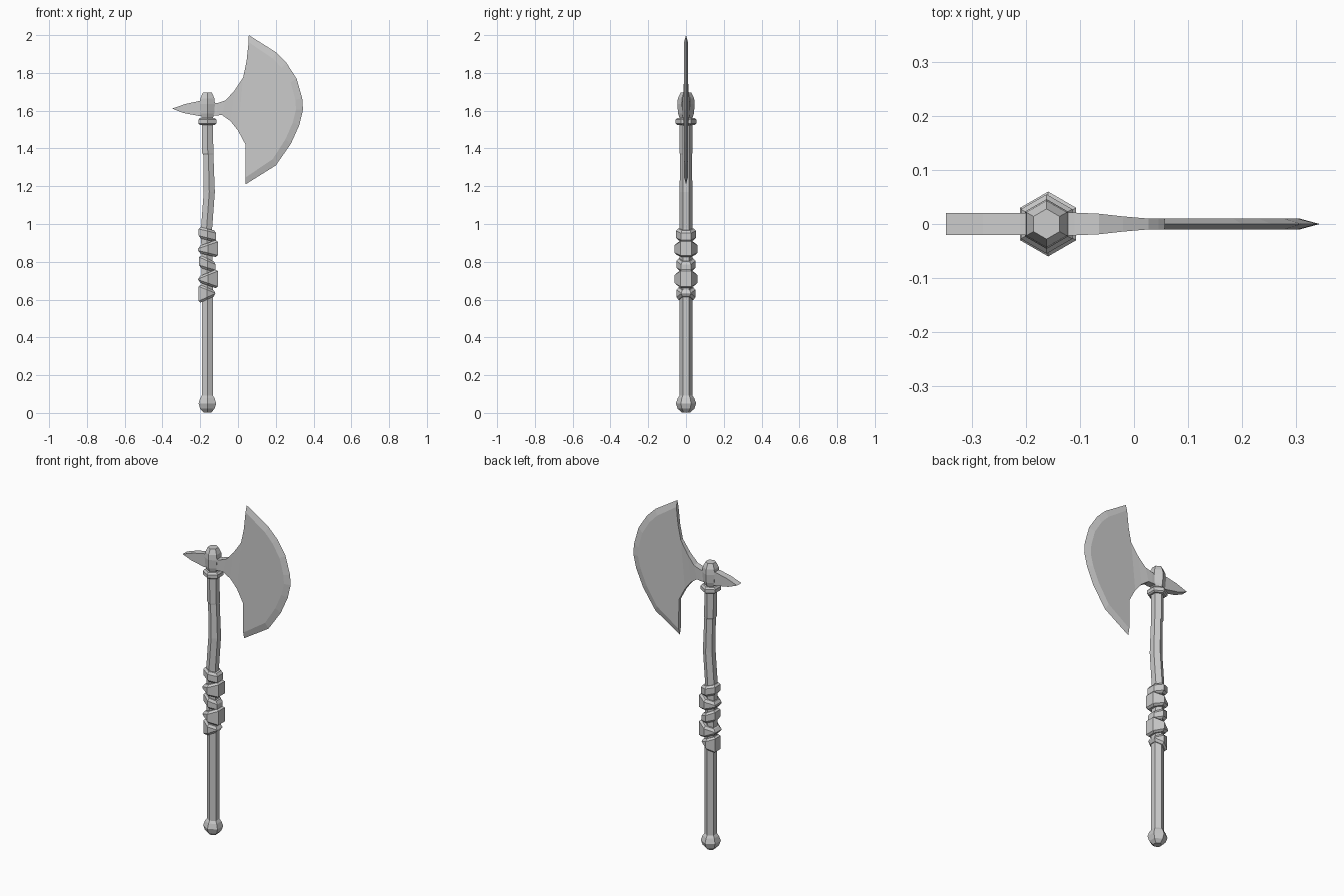
import bpy
import bmesh
from math import sin, cos, pi
from mathutils import Vector

if "Cube" in bpy.data.objects:
    bpy.data.objects.remove(bpy.data.objects["Cube"], do_unlink=True)

AXIS = -0.162  # x of the handle axis

grey = bpy.data.materials.new("plain grey")
grey.use_nodes = True
grey.diffuse_color = (0.6, 0.6, 0.6, 1)
grey.node_tree.nodes["Principled BSDF"].inputs["Base Color"].default_value = (0.6, 0.6, 0.6, 1)


def finish(name, bm):
    bmesh.ops.recalc_face_normals(bm, faces=bm.faces)
    mesh = bpy.data.meshes.new(name)
    bm.to_mesh(mesh)
    bm.free()
    mesh.materials.append(grey)
    obj = bpy.data.objects.new(name, mesh)
    bpy.context.collection.objects.link(obj)
    return obj


def hex_loft(name, rings):
    """Six-sided loft; each ring is (z, radius, centre x, slope along x)."""
    bm = bmesh.new()
    loops = []
    for z, r, cx, slope in rings:
        loop = []
        for i in range(6):
            a = pi / 2 + i * pi / 3
            dx = r * cos(a)
            loop.append(bm.verts.new((cx + dx, r * sin(a), z + slope * dx)))
        loops.append(loop)
    for a, b in zip(loops, loops[1:]):
        for i in range(6):
            j = (i + 1) % 6
            bm.faces.new((a[i], a[j], b[j], b[i]))
    bm.faces.new(loops[0])
    bm.faces.new(loops[-1])
    return finish(name, bm)


def straight(name, profile):
    return hex_loft(name, [(z, r, AXIS, 0) for z, r in profile])


# Handle, slightly crooked in its upper half, with a small nick
hex_loft("handle", [(0.05, 0.034, AXIS, 0), (0.6, 0.034, AXIS, 0),
                    (0.98, 0.034, -0.166, 0), (1.17, 0.034, -0.152, 0),
                    (1.365, 0.031, -0.157, 0), (1.375, 0.034, -0.16, 0),
                    (1.58, 0.034, AXIS, 0)])

# Pommel, collar and head socket
straight("pommel", [(0.003, 0.024), (0.022, 0.044), (0.05, 0.054),
                    (0.078, 0.044), (0.097, 0.03)])
straight("collar", [(1.525, 0.046), (1.532, 0.055), (1.552, 0.055), (1.562, 0.046)])
straight("head_socket", [(1.56, 0.034), (1.585, 0.042), (1.635, 0.046),
                         (1.665, 0.043), (1.695, 0.028)])

# Grip wraps: bottom z, bottom slope, top z, top slope, radius, x shift
wraps = [(0.6, 0.45, 0.664, -0.4, 0.051, -0.002),
         (0.675, -0.35, 0.742, 0.4, 0.06, 0.003),
         (0.757, -0.3, 0.817, -0.45, 0.051, 0),
         (0.835, -0.24, 0.9, 0.35, 0.06, 0.003),
         (0.915, -0.25, 0.975, -0.24, 0.053, 0)]
for n, (zb, sb, zt, st, r, dx) in enumerate(wraps):
    cx = AXIS + dx
    hex_loft(f"grip_wrap_{n + 1}", [(zb, r * 0.78, cx, sb), (zb + 0.012, r, cx, sb),
                                    (zt - 0.012, r, cx, st), (zt, r * 0.78, cx, st)])

# Rear spike: a flat profile of even thickness
spike = [(-0.15, 1.65), (-0.21, 1.65), (-0.28, 1.635), (-0.348, 1.611),
         (-0.29, 1.588), (-0.21, 1.573), (-0.15, 1.573)]
bm = bmesh.new()
face = bm.faces.new([bm.verts.new((x, -0.02, z)) for x, z in spike])
out = bmesh.ops.extrude_face_region(bm, geom=[face])
moved = [v for v in out["geom"] if isinstance(v, bmesh.types.BMVert)]
bmesh.ops.translate(bm, verts=moved, vec=(0, 0.04, 0))
finish("rear_spike", bm)

# Blade: neck edges running outward, then the cutting edge from top to bottom
upper = [(-0.15, 1.64), (-0.11, 1.64), (-0.065, 1.655), (-0.02, 1.705),
         (0.027, 1.775), (0.045, 1.86)]
lower = [(-0.15, 1.575), (-0.11, 1.575), (-0.085, 1.577), (-0.04, 1.545),
         (0.0, 1.495), (0.04, 1.42)]
half = [0.021, 0.021, 0.019, 0.014, 0.01, 0.01]
edge = [(0.057, 2.0), (0.2, 1.91), (0.255, 1.855), (0.31, 1.77), (0.34, 1.665),
        (0.344, 1.605), (0.325, 1.525), (0.28, 1.425), (0.2, 1.31), (0.04, 1.21)]

bm = bmesh.new()
rim = [bm.verts.new((x, 0, z)) for x, z in edge]
centre = Vector((0.05, 0, 1.61))
sides = []
for s in (-1, 1):
    up = [bm.verts.new((x, s * t, z)) for (x, z), t in zip(upper, half)]
    low = [bm.verts.new((x, s * t, z)) for (x, z), t in zip(lower, half)]
    bevel = []
    for v in rim:
        p = v.co + (centre - v.co).normalized() * 0.037
        bevel.append(bm.verts.new((p.x, s * 0.01, p.z)))
    for i in range(4):
        bm.faces.new((up[i], up[i + 1], low[i + 1], low[i]))
    bm.faces.new(up[4:] + bevel + [low[5], low[4]])
    for i in range(len(rim) - 1):
        bm.faces.new((bevel[i], rim[i], rim[i + 1], bevel[i + 1]))
    sides.append((up + [bevel[0]], low + [bevel[-1]]))
# Close the back of the blade between its two sides
for a, b in zip(*sides):
    for i in range(len(a) - 1):
        bm.faces.new((a[i], a[i + 1], b[i + 1], b[i]))
    bm.faces.new((a[-1], b[-1], rim[0] if a is sides[0][0] else rim[-1]))
(up_a, low_a), (up_b, low_b) = sides
bm.faces.new((up_a[0], up_b[0], low_b[0], low_a[0]))
finish("axe_blade", bm)
